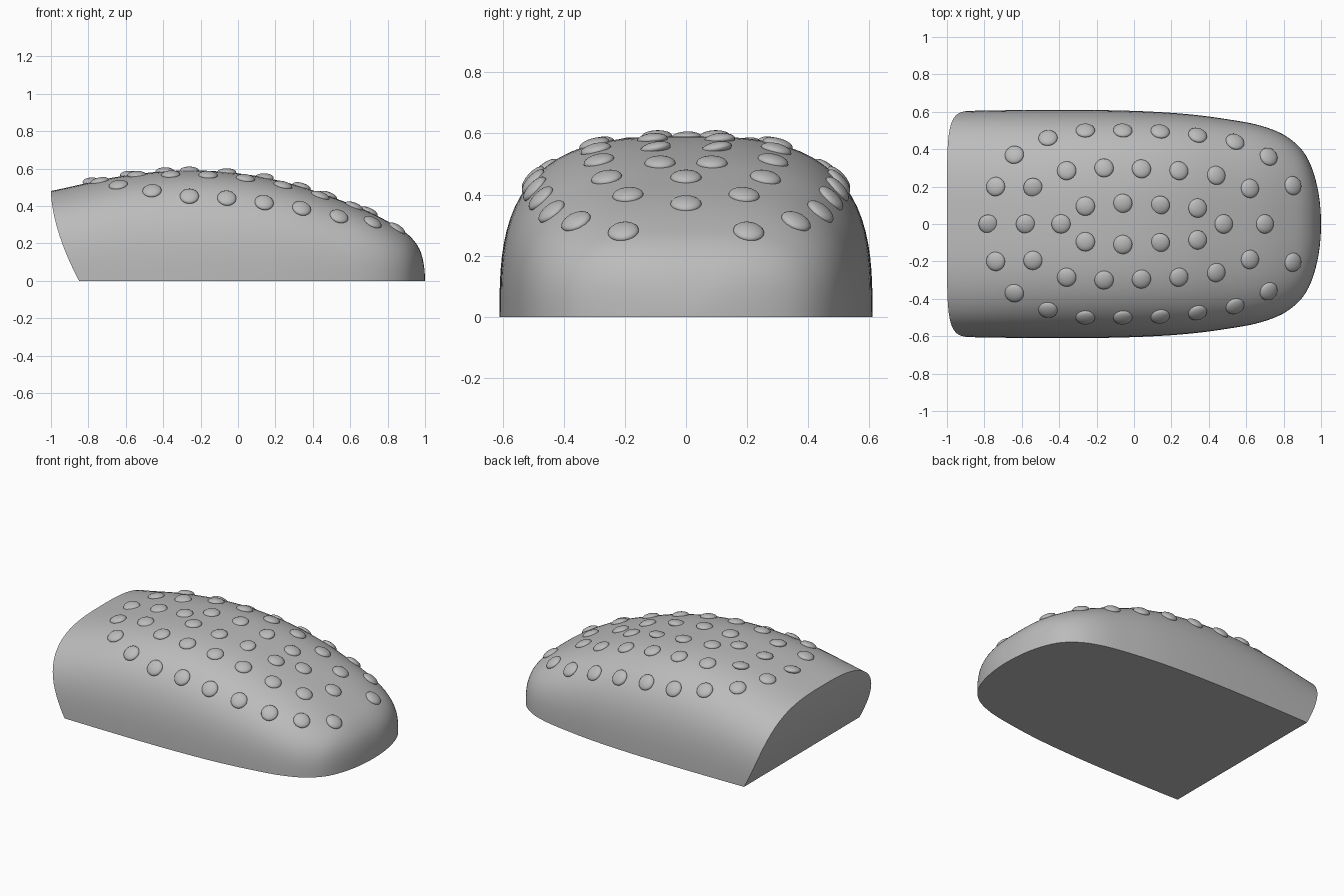
import bpy, bmesh, math
from mathutils import Vector, Matrix

cube = bpy.data.objects.get("Cube")
if cube:
    bpy.data.objects.remove(cube, do_unlink=True)

grey = bpy.data.materials.new("plain grey")
grey.use_nodes = True
COLOUR = (0.5, 0.5, 0.5, 1)
grey.diffuse_color = COLOUR
grey.node_tree.nodes["Principled BSDF"].inputs["Base Color"].default_value = COLOUR

# Half width and height of the shell, from the nose (q = 0) to the open end (q = 1)
WIDTH = [0, .20, .365, .465, .525, .56, .588, .604, .61, .609, .603]
HEIGHT = [0, .145, .237, .306, .378, .448, .52, .572, .59, .56, .48]


def spline(table, q):
    """Smooth interpolation through evenly spaced values."""
    f = min(max(q, 0), 1) * (len(table) - 1)
    i = min(int(f), len(table) - 2)
    t = f - i
    b, c = table[i], table[i + 1]
    a = table[i - 1] if i else -c
    d = table[i + 2] if i + 2 < len(table) else 2 * c - b
    return b + t / 2 * (c - a + t * (2*a - 5*b + 4*c - d + t * (3*(b - c) + d - a)))


def to_q(x):
    return math.sqrt(max(0, 1 - x) / 2)


def section(q, phi):
    """Point on the rounded arch at station q and angle phi."""
    c, s = math.cos(phi), max(0, math.sin(phi))
    r = (abs(c) ** 3 + s ** 3) ** (-1 / 3)
    return Vector((1 - 2 * q * q, spline(WIDTH, q) * c * r, spline(HEIGHT, q) * s * r))


def end_q(phi):
    """Station where the bulging, slanted end meets the arch."""
    q = 1
    for _ in range(8):
        t = min(section(q, phi).z / .48, 1)
        q = to_q(-.85 - .15 * (1 - (1 - t) ** 1.7))
    return q


def surface(x, y):
    q = to_q(x)
    return Vector((x, y, spline(HEIGHT, q) * (1 - abs(y / spline(WIDTH, q)) ** 3) ** (1 / 3)))


def finish(name, bm):
    bmesh.ops.recalc_face_normals(bm, faces=bm.faces)
    mesh = bpy.data.meshes.new(name)
    bm.to_mesh(mesh)
    bm.free()
    mesh.materials.append(grey)
    ob = bpy.data.objects.new(name, mesh)
    bpy.context.collection.objects.link(ob)
    bpy.ops.object.select_all(action='DESELECT')
    ob.select_set(True)
    bpy.context.view_layer.objects.active = ob
    bpy.ops.object.shade_smooth_by_angle(angle=math.radians(40))
    return ob


# Shell: arches lofted from the nose to the slanted end, with a flat floor
RINGS, ARCH = 48, 48
bm = bmesh.new()
angles = [math.pi * j / ARCH for j in range(ARCH + 1)]
ends = [end_q(a) for a in angles]
nose = bm.verts.new((1, 0, 0))
rings = [[bm.verts.new(section(e * k / RINGS, a)) for a, e in zip(angles, ends)]
         for k in range(1, RINGS + 1)]
for j in range(ARCH + 1):
    n = (j + 1) % (ARCH + 1)
    bm.faces.new((nose, rings[0][j], rings[0][n]))
    for a, b in zip(rings, rings[1:]):
        bm.faces.new((a[j], b[j], b[n], a[n]))

# Closed end: level strips joining the two sides of the last arch
last = rings[-1]
for j in range(ARCH // 2 - 1):
    bm.faces.new((last[j], last[j + 1], last[ARCH - j - 1], last[ARCH - j]))
m = ARCH // 2
bm.faces.new((last[m - 1], last[m], last[m + 1]))
finish("shell", bm)

# Studs: flattened domes following the surface
CENTRE = [-.78, -.58, -.39, .48, .70]
SIDE = [(-.26, .095), (-.06, .11), (.14, .10), (.34, .085),
        (-.74, .20), (-.54, .195), (-.36, .285), (-.16, .30),
        (.04, .295), (.24, .285), (.44, .26), (.62, .19),
        (-.64, .37), (-.46, .46), (-.26, .50), (-.06, .50), (.14, .495),
        (.34, .475), (.54, .44), (.72, .36), (.85, .205)]
spots = [(x, 0) for x in CENTRE] + [(x, s * y) for x, y in SIDE for s in (1, -1)]
bm = bmesh.new()
for x, y in spots:
    d = .01
    normal = (surface(x + d, y) - surface(x - d, y)).cross(
        surface(x, y + d) - surface(x, y - d))
    turn = normal.to_track_quat('Z', 'Y').to_matrix().to_4x4()
    place = Matrix.Translation(surface(x, y)) @ turn @ Matrix.Diagonal((.051, .051, .021, 1))
    bmesh.ops.create_uvsphere(bm, u_segments=24, v_segments=12, radius=1, matrix=place)
finish("studs", bm)
